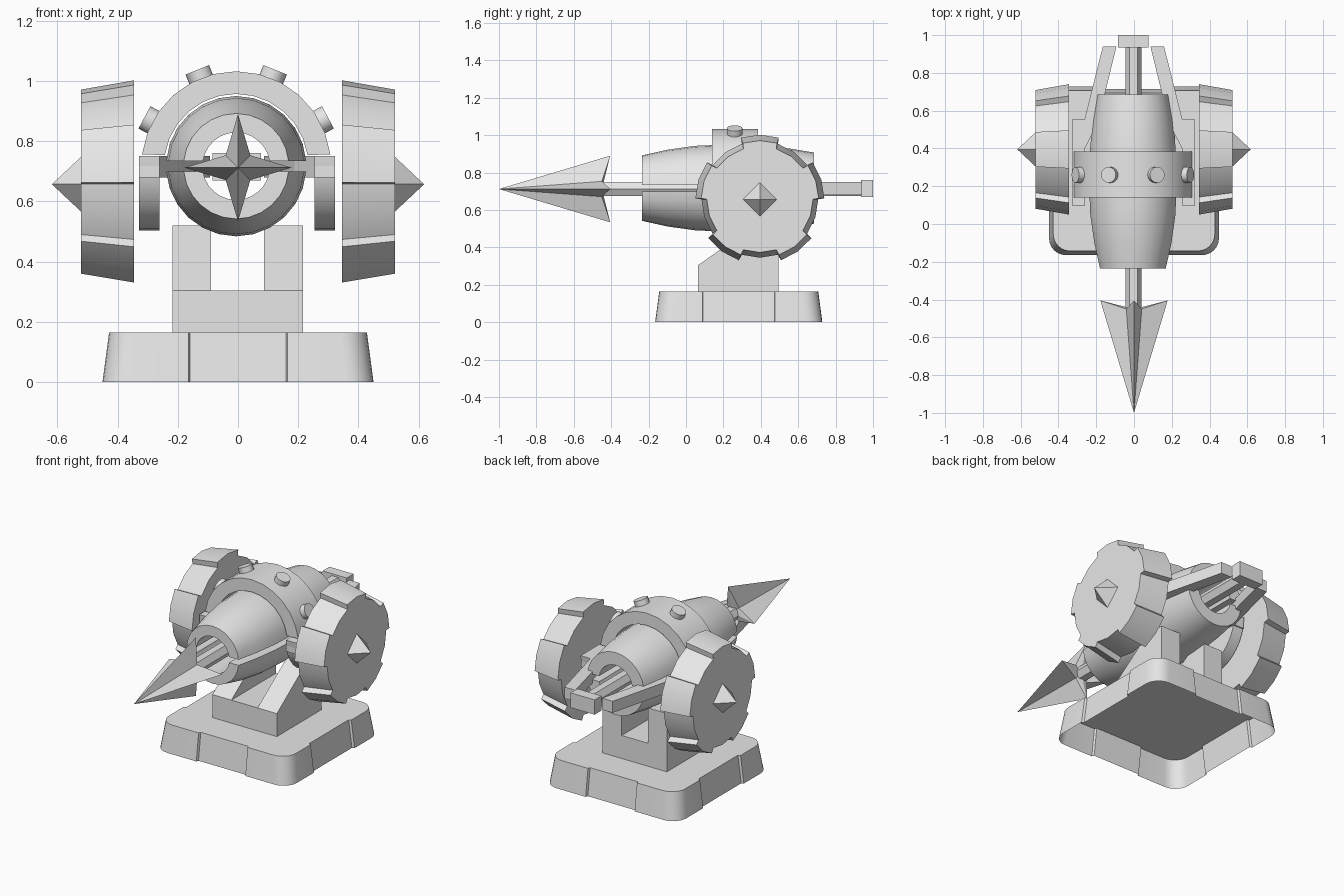
import bpy, bmesh, math
from math import sin, cos, asin, pi, radians

cube = bpy.data.objects.get("Cube")
if cube:
    bpy.data.objects.remove(cube, do_unlink=True)

grey = bpy.data.materials.new("plain grey")
grey.use_nodes = True
grey.diffuse_color = (0.8, 0.8, 0.8, 1)
grey.node_tree.nodes["Principled BSDF"].inputs["Base Color"].default_value = (0.8, 0.8, 0.8, 1)

AX, AZ = -0.006, 0.717      # barrel axis


def loft(name, rings, cap_start=True, cap_end=True, smooth=None):
    """Skin closed rings of points; a ring of one point makes a tip."""
    bm = bmesh.new()
    vs = [[bm.verts.new(p) for p in r] for r in rings]
    for a, b in zip(vs, vs[1:]):
        n = max(len(a), len(b))
        for i in range(n):
            j = (i + 1) % n
            if len(b) == 1:
                bm.faces.new((a[i], a[j], b[0]))
            elif len(a) == 1:
                bm.faces.new((a[0], b[j], b[i]))
            else:
                bm.faces.new((a[i], a[j], b[j], b[i]))
    if cap_start and len(vs[0]) > 2:
        bm.faces.new(vs[0][::-1])
    if cap_end and len(vs[-1]) > 2:
        bm.faces.new(vs[-1])
    bmesh.ops.recalc_face_normals(bm, faces=bm.faces)
    me = bpy.data.meshes.new(name)
    bm.to_mesh(me)
    bm.free()
    me.materials.append(grey)
    ob = bpy.data.objects.new(name, me)
    bpy.context.collection.objects.link(ob)
    if smooth:
        bpy.ops.object.select_all(action='DESELECT')
        ob.select_set(True)
        bpy.context.view_layer.objects.active = ob
        bpy.ops.object.shade_smooth_by_angle(angle=radians(smooth))
    return ob


def box(name, x0, x1, y0, y1, z0, z1):
    return loft(name, [[(x0, y0, z), (x1, y0, z), (x1, y1, z), (x0, y1, z)] for z in (z0, z1)])


def arc(r, a0, a1, n):
    return [(r * cos(a0 + (a1 - a0) * i / n), r * sin(a0 + (a1 - a0) * i / n)) for i in range(n + 1)]


# Base: hollow rounded plinth with a shallow recess along each side
def base_ring(hx, hy, z, r=0.09, d=0.014):
    pts = []
    for q in range(4):
        sx, sy = ((1, 1), (-1, 1), (-1, -1), (1, -1))[q]
        pts += [(sx * (hx - r) + x, sy * (hy - r) + y) for x, y in arc(r, q * pi / 2, (q + 1) * pi / 2, 6)]
        if q % 2 == 0:     # back and front sides
            pts += [(sx * 0.165, sy * hy), (sx * 0.16, sy * (hy - d)),
                    (-sx * 0.16, sy * (hy - d)), (-sx * 0.165, sy * hy)]
        else:              # left and right sides
            pts += [(sx * hx, sy * 0.195), (sx * (hx - d), sy * 0.19),
                    (sx * (hx - d), -sy * 0.19), (sx * hx, -sy * 0.195)]
    return [(x, y + 0.282, z) for x, y in pts]


loft("base", [base_ring(0.45, 0.447, 0), base_ring(0.428, 0.425, 0.165)], cap_start=False, smooth=30)

# Pedestal with two sloped uprights
box("pedestal", -0.218, 0.216, 0.065, 0.495, 0.165, 0.305)
for side, x0, x1 in (("right", -0.218, -0.09), ("left", 0.086, 0.216)):
    prof = [(0.065, 0.305), (0.495, 0.305), (0.495, 0.52), (0.37, 0.52)]
    loft(side + "_upright", [[(x, y, z) for y, z in prof] for x in (x0, x1)])

# Barrel: upper and lower half shells with a slot between them
BARREL = [(-0.235, 0.175), (-0.1, 0.205), (0.05, 0.226), (0.225, 0.233),
          (0.4, 0.227), (0.55, 0.212), (0.685, 0.19)]
for name, s in (("barrel_upper", 1), ("barrel_lower", -1)):
    rings = []
    for y, r in BARREL:
        a, b = asin(0.017 / r), asin(0.017 / 0.112)
        loop = arc(r, a, pi - a, 12) + arc(0.112, pi - b, b, 12)
        rings.append([(AX + x, y, AZ + s * z) for x, z in loop])
    loft(name, rings, smooth=30)

# Strap arched over the barrel, with four bolts
loop = arc(0.315, radians(7), radians(173), 12) + arc(0.24, radians(171), radians(9), 12)
loft("strap", [[(AX + x, y, AZ + z) for x, z in loop] for y in (0.14, 0.385)], smooth=30)
for i, deg in enumerate((28, 68, 112, 152)):
    c, s = cos(radians(deg)), sin(radians(deg))
    loft("strap_bolt_%d" % (i + 1),
         [[(AX + d * c - u * s, 0.26 + v, AZ + d * s + u * c) for u, v in arc(0.042, 0, 2 * pi, 16)[:-1]]
          for d in (0.29, 0.345)], smooth=30)

# Spear: hexagonal shaft, four finned head and end block
loft("spear_shaft", [[(0.043 * cos(k * pi / 3) - 0.002, y, 0.711 + 0.043 * sin(k * pi / 3))
                      for k in range(6)] for y in (-0.46, 0.94)])
star = []
for k in range(8):
    r, y = (0.178, -0.405) if k % 2 == 0 else (0.058, -0.45)
    star.append((r * cos(k * pi / 4), y, 0.712 + r * sin(k * pi / 4)))
loft("spear_head", [[(0, -1, 0.712)], star, [(0, -0.45, 0.712)]])
box("spear_end_block", -0.085, 0.077, 0.935, 1.0, 0.67, 0.76)


# Gear wheel outline: five broad teeth
def gear_ring(x, tooth, root):
    pts = []
    for k in range(5):
        for da, r in ((-17, tooth), (0, tooth), (17, tooth), (18, root), (36, root), (54, root)):
            a = radians(90 + 72 * k + da)
            pts.append((x, 0.395 + r * cos(a), 0.657 + r * sin(a)))
    return pts


for side, s in (("left", 1), ("right", -1)):
    # Wheel and its pyramid hub spike
    loft(side + "_wheel", [gear_ring(s * 0.345, 0.345, 0.312), gear_ring(s * 0.522, 0.314, 0.284)], smooth=25)
    loft(side + "_hub_spike", [[(s * 0.522, 0.395 + y, 0.657 + z) for y, z in
                                ((0.09, 0), (0, 0.09), (-0.09, 0), (0, -0.09))],
                               [(s * 0.618, 0.395, 0.657)]])
    # Half round side plate
    half = [(0.325 + y, 0.75 + 1.08 * z) for y, z in arc(0.228, pi, 2 * pi, 16)]
    loft(side + "_side_plate", [[(s * x - 0.003, y, z) for y, z in half] for x in (0.257, 0.325)], smooth=30)
    # Arm running back from the plate, converging on the shaft
    plan = [(0.325, 0.1), (0.325, 0.55), (0.26, 0.55), (0.162, 0.94),
            (0.09, 0.94), (0.19, 0.53), (0.257, 0.4), (0.257, 0.1)]
    loft(side + "_arm", [[(s * x - 0.003, y, z) for x, y in plan] for z in (0.68, 0.75)])
